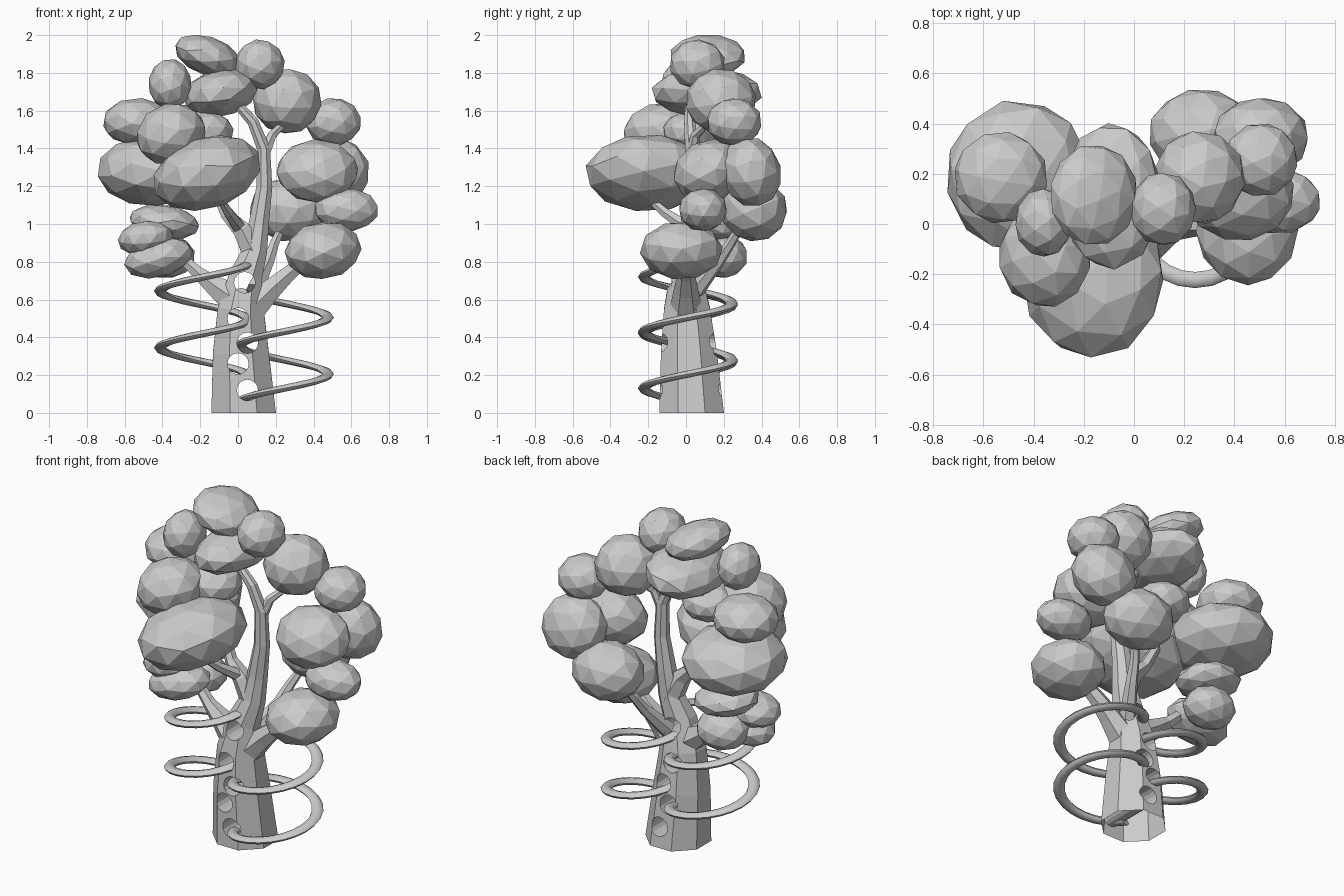
import bpy, bmesh, random
from math import radians, cos, sin
from mathutils import Vector, Matrix, Euler

random.seed(4)
cube = bpy.data.objects.get("Cube")
if cube:
    bpy.data.objects.remove(cube, do_unlink=True)

grey = bpy.data.materials.new("plain_grey")
grey.use_nodes = True
tone = (0.6, 0.6, 0.6, 1)
grey.diffuse_color = tone
grey.node_tree.nodes["Principled BSDF"].inputs["Base Color"].default_value = tone


def make_object(name, bm):
    mesh = bpy.data.meshes.new(name)
    bmesh.ops.recalc_face_normals(bm, faces=bm.faces[:])
    bm.to_mesh(mesh)
    bm.free()
    mesh.materials.append(grey)
    obj = bpy.data.objects.new(name, mesh)
    bpy.context.collection.objects.link(obj)
    return obj


def loft(name, rings):
    """Skin a list of closed point rings and cap both ends."""
    bm = bmesh.new()
    loops = [[bm.verts.new(p) for p in ring] for ring in rings]
    n = len(loops[0])
    for low, high in zip(loops, loops[1:]):
        for i in range(n):
            j = (i + 1) % n
            bm.faces.new((low[i], low[j], high[j], high[i]))
    bm.faces.new(loops[0][::-1])
    bm.faces.new(loops[-1])
    return make_object(name, bm)


def limb(name, path, radii, sides=6, flat_base=False):
    """Tapered faceted tube along a path."""
    points = [Vector(p) for p in path]
    rings = []
    for k, (p, r) in enumerate(zip(points, radii)):
        before, after = points[max(k - 1, 0)], points[min(k + 1, len(points) - 1)]
        along = (after - before).normalized()
        if flat_base and k == 0:
            along = Vector((0, 0, 1))
        across = Vector((0, 1, 0)).cross(along).normalized()
        other = along.cross(across)
        rings.append([p + r * (across * cos(a) + other * sin(a))
                      for a in (radians(360 * (i + 0.5) / sides) for i in range(sides))])
    return loft(name, rings)


def foliage(name, center, radii, tilt_x=0, tilt_y=0):
    """Faceted leaf clump: a stretched, tilted icosphere."""
    bm = bmesh.new()
    bmesh.ops.create_icosphere(bm, subdivisions=2, radius=1.025)
    spin = Euler([random.uniform(0, 6) for _ in range(3)]).to_matrix().to_4x4()
    tilt = Euler((radians(tilt_x), radians(tilt_y), 0)).to_matrix().to_4x4()
    shape = Matrix.Diagonal((*radii, 1))
    bm.transform(Matrix.Translation(center) @ tilt @ shape @ spin)
    make_object("foliage_" + name, bm)


def spiral(name, center_x, start, end, height):
    """Flattened ring tube winding up through the trunk."""
    rings = []
    for step in range(start, end + 1, 15):
        a = radians(step)
        out = Vector((cos(a), sin(a), 0))
        mid = Vector((center_x, 0.01, height(step))) + out * 0.233
        rings.append([mid + out * 0.032 * cos(b) + Vector((0, 0, 0.019 * sin(b)))
                      for b in (radians(45 * i) for i in range(8))])
    obj = loft(name, rings)
    bpy.ops.object.select_all(action="DESELECT")
    obj.select_set(True)
    bpy.context.view_layer.objects.active = obj
    bpy.ops.object.shade_smooth_by_angle(angle=radians(50))


# Trunk rising into the main limb
trunk = limb("trunk", [(.03, .03, 0), (.015, .015, .32), (.015, .005, .55), (.04, 0, .72),
                       (.09, .02, .86), (.11, .03, 1), (.14, .03, 1.2), (.135, .03, 1.4),
                       (.08, .02, 1.54), (0, .02, 1.63), (-.06, .05, 1.68)],
             [.185, .16, .132, .095, .07, .058, .045, .038, .032, .026, .02],
             sides=8, flat_base=True)

# Branches
low_right = limb("branch_low_right", [(0, 0, .59), (-.12, .02, .67), (-.21, .03, .74),
                                      (-.33, .06, .85)], [.1, .062, .038, .027])
low_left = limb("branch_low_left", [(.06, 0, .54), (.17, 0, .65), (.26, 0, .73),
                                    (.38, -.01, .83)], [.09, .065, .048, .035])
limb("branch_back", [(.09, .05, .65), (.16, .17, .8), (.19, .23, .89), (.24, .3, 1)],
     [.05, .034, .028, .02])
limb("branch_middle", [(.09, .02, .83), (.02, .01, .97), (-.06, .02, 1.05), (-.13, .05, 1.2)],
     [.07, .055, .036, .025])
limb("twig_front", [(0, -.01, .99), (-.05, -.11, 1.06), (-.1, -.2, 1.14)], [.038, .028, .018])
limb("twig_upper", [(.135, .03, 1.36), (.18, .05, 1.47), (.26, .13, 1.55)], [.034, .026, .018])

# Round holes bored through the trunk and its low branches from front to back
for x, z in [(.05, .12), (0, .26), (.05, .37), (0, .5), (.035, .69)]:
    bm = bmesh.new()
    bmesh.ops.create_cone(bm, cap_ends=True, segments=16, radius1=.056, radius2=.056, depth=1)
    bm.transform(Matrix.Translation((x, 0, z)) @ Matrix.Rotation(radians(90), 4, "X"))
    cutter = make_object("hole_cutter", bm)
    cutter.hide_render = True
    for part in (trunk, low_right, low_left):
        bore = part.modifiers.new("bore", "BOOLEAN")
        bore.operation = "DIFFERENCE"
        bore.solver = "EXACT"
        bore.object = cutter
        bpy.context.view_layer.objects.active = part
        bpy.ops.object.modifier_apply(modifier=bore.name)
    bpy.data.objects.remove(cutter, do_unlink=True)

# The foot of the trunk is open
bm = bmesh.new()
bm.from_mesh(trunk.data)
foot = [f for f in bm.faces if all(v.co.z < .001 for v in f.verts)]
bmesh.ops.delete(bm, geom=foot, context="FACES")
bm.to_mesh(trunk.data)
bm.free()

# Two spirals, one on each side
spiral("spiral_left", .243, 195, 885, lambda s: .13 + .3 * (s - 270) / 360)
spiral("spiral_right", -.18, 0, 720, lambda s: .195 + .3 * s / 360)

# Foliage at the top
foliage("crown", (-.16, .115, 1.89), (.18, .2, .1), tilt_y=20)
foliage("crown_side", (.115, .06, 1.845), (.13, .145, .13))
foliage("crown_under", (-.09, .11, 1.695), (.2, .29, .125), tilt_y=-15)
foliage("crown_corner", (-.36, .005, 1.74), (.112, .135, .133))

# Foliage on the left side
foliage("shoulder_left", (.26, .185, 1.65), (.18, .185, .17))
foliage("outer_left", (.505, .255, 1.54), (.145, .145, .125))
foliage("large_left", (.42, .12, 1.28), (.215, .19, .16), tilt_x=25)
foliage("back_left", (.505, .345, 1.275), (.19, .155, .185), tilt_x=15)
foliage("small_left", (.575, .09, 1.075), (.168, .128, .112))
foliage("low_back_left", (.27, .36, 1.075), (.21, .175, .165))
foliage("low_front_left", (.45, -.025, .86), (.2, .215, .15), tilt_y=-8)

# Foliage on the right side
foliage("shoulder_right", (-.53, .185, 1.54), (.185, .18, .125))
foliage("front_right", (-.355, -.13, 1.475), (.185, .2, .16), tilt_y=-20)
foliage("inner_right", (-.18, .03, 1.49), (.155, .15, .11))
foliage("large_right", (-.46, .19, 1.28), (.285, .3, .182))
foliage("large_front", (-.165, -.2, 1.27), (.29, .33, .188), tilt_y=-18)
foliage("cluster_top", (-.39, .17, 1.01), (.185, .17, .09), tilt_y=8)
foliage("cluster_front", (-.49, .04, .925), (.145, .14, .09), tilt_y=-8)
foliage("cluster_low", (-.42, .04, .82), (.185, .15, .1), tilt_y=-14)
foliage("cluster_back", (-.38, .19, .83), (.15, .135, .115))
